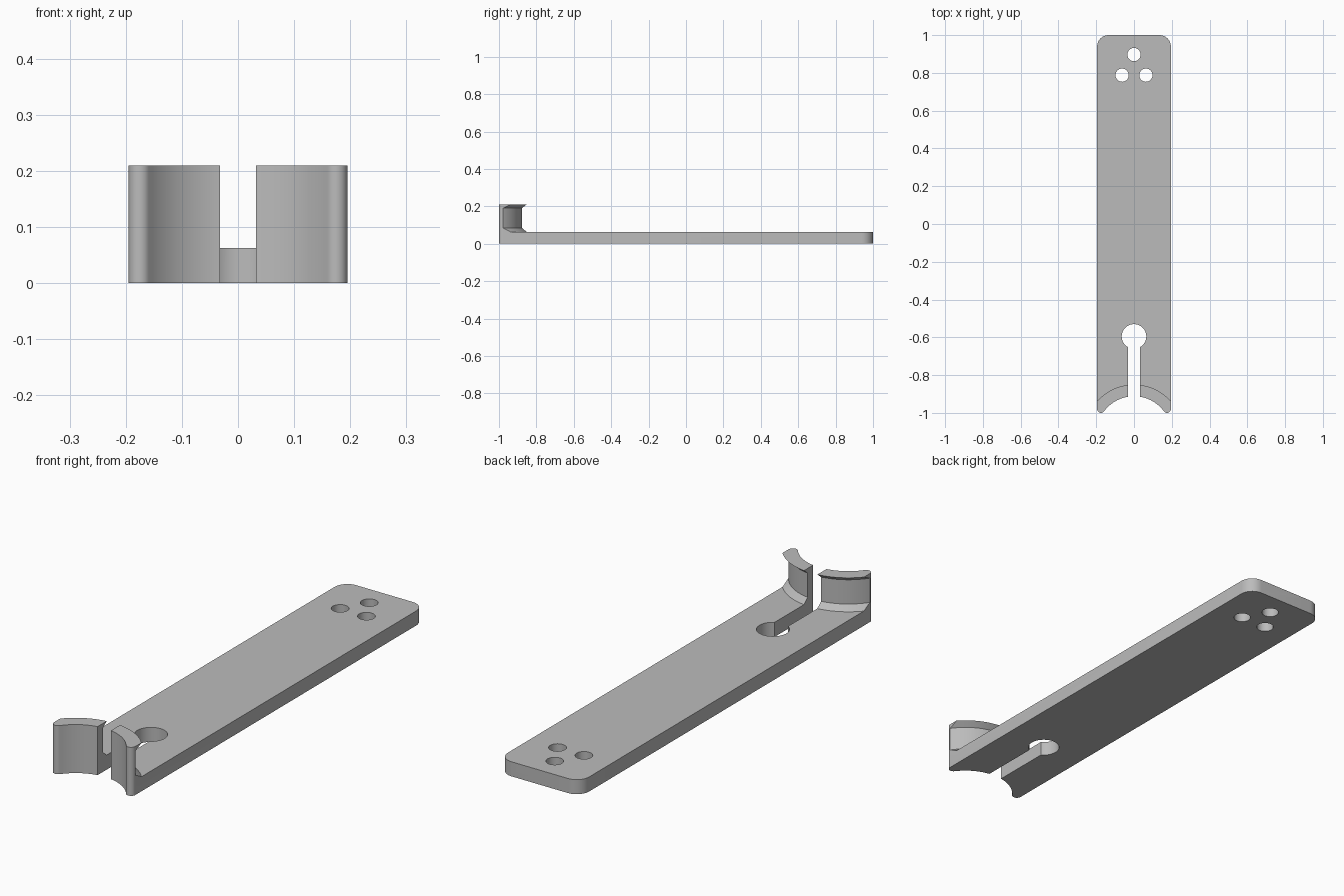
import bpy, bmesh
from math import sin, cos, pi, radians, asin, atan2, hypot

if "Cube" in bpy.data.objects:
    bpy.data.objects.remove(bpy.data.objects["Cube"])

HALF_W, PLATE_Z, TOP_Z = 0.195, 0.063, 0.21
CRADLE_Y, CRADLE_R = -1.11, 0.2      # axis and radius of the concave front
TIP_R, CORNER_R = 0.02, 0.06


def arc(cx, cy, r, a0, a1, n):
    return [(cx + r * cos(a0 + (a1 - a0) * i / n),
             cy + r * sin(a0 + (a1 - a0) * i / n)) for i in range(n + 1)]


def new_object(name, bm):
    bmesh.ops.remove_doubles(bm, verts=bm.verts, dist=1e-5)
    bmesh.ops.recalc_face_normals(bm, faces=bm.faces)
    mesh = bpy.data.meshes.new(name)
    bm.to_mesh(mesh)
    bm.free()
    obj = bpy.data.objects.new(name, mesh)
    bpy.context.collection.objects.link(obj)
    return obj


def prism(name, outline, z0, z1):
    bm = bmesh.new()
    face = bm.faces.new([bm.verts.new((x, y, z0)) for x, y in outline])
    ext = bmesh.ops.extrude_face_region(bm, geom=[face])
    verts = [v for v in ext["geom"] if isinstance(v, bmesh.types.BMVert)]
    bmesh.ops.translate(bm, vec=(0, 0, z1 - z0), verts=verts)
    return new_object(name, bm)


def lathe(name, profile, cy, steps):
    bm = bmesh.new()
    vs = [bm.verts.new((r, cy, z)) for r, z in profile]
    es = [bm.edges.new((a, b)) for a, b in zip(vs, vs[1:] + vs[:1])]
    bmesh.ops.spin(bm, geom=vs + es, cent=(0, cy, 0), axis=(0, 0, 1),
                   angle=2 * pi, steps=steps)
    return new_object(name, bm)


# Full-height blank: rounded back corners, concave front with rounded tips
tx, ty = HALF_W - TIP_R, -1 + TIP_R
lean = atan2(ty - CRADLE_Y, tx)
bx, by = HALF_W - CORNER_R, 1 - CORNER_R
right_half = arc(bx, by, CORNER_R, pi / 2, 0, 12)
right_half += arc(tx, ty, TIP_R, 0, lean - pi, 14)
reach = hypot(tx, ty - CRADLE_Y) - TIP_R
right_half += arc(0, CRADLE_Y, reach, lean, pi / 2, 20)[1:]
left_half = [(-x, y) for x, y in reversed(right_half[:-1])]
bracket = prism("bracket", right_half + left_half, 0, TOP_Z)

# Space above the plate, with the undercut lip and sloped foot of the wall
cutters = [lathe("wall_cutter", [(0.285, 0.23), (0.235, 0.19), (0.235, 0.085),
                                 (0.26, PLATE_Z), (3, PLATE_Z), (3, 0.23)],
                 CRADLE_Y, 160)]

# Keyhole slot through the front
half = asin(0.032 / 0.065)
keyhole = arc(0, -0.595, 0.065, -pi / 2 + half, 1.5 * pi - half, 48)
cutters.append(prism("keyhole_cutter", keyhole + [(-0.032, -1.2), (0.032, -1.2)],
                     -0.1, 0.3))

# Three mounting holes
for x, y in [(0, 0.897), (-0.063, 0.788), (0.063, 0.788)]:
    cutters.append(prism("hole_cutter", arc(x, y, 0.035, 0, 2 * pi, 40)[:-1],
                         -0.1, 0.3))

bpy.ops.object.select_all(action='DESELECT')
bpy.context.view_layer.objects.active = bracket
bracket.select_set(True)
for cutter in cutters:
    mod = bracket.modifiers.new("cut", 'BOOLEAN')
    mod.operation, mod.solver, mod.object = 'DIFFERENCE', 'EXACT', cutter
    bpy.ops.object.modifier_apply(modifier=mod.name)
    bpy.data.objects.remove(cutter)

# Plain grey finish
grey = bpy.data.materials.new("grey")
grey.use_nodes = True
colour = (0.5, 0.5, 0.5, 1)
grey.diffuse_color = colour
grey.node_tree.nodes["Principled BSDF"].inputs["Base Color"].default_value = colour
bracket.data.materials.clear()
bracket.data.materials.append(grey)
bracket.data.polygons.foreach_set("material_index", [0] * len(bracket.data.polygons))

bpy.ops.object.shade_smooth_by_angle(angle=radians(25))
